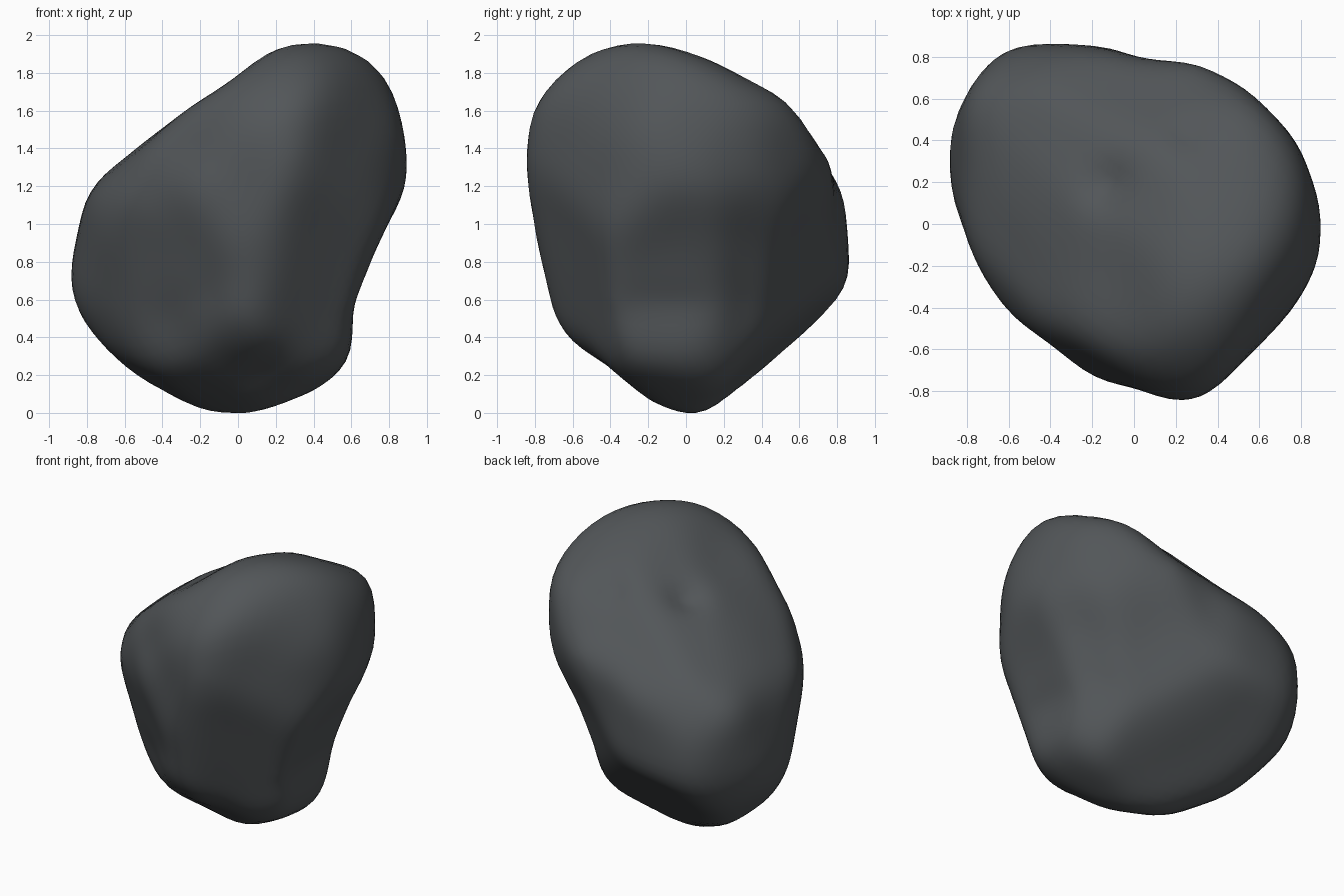
import bpy
import bmesh
from mathutils import Vector

default_cube = bpy.data.objects.get("Cube")
if default_cube:
    bpy.data.objects.remove(default_cube, do_unlink=True)

# One dark stone colour
stone = bpy.data.materials.new("dark_stone")
stone.use_nodes = True
stone_colour = (0.085, 0.093, 0.099, 1)
stone.diffuse_color = stone_colour
shader = next(n for n in stone.node_tree.nodes if n.type == "BSDF_PRINCIPLED")
shader.inputs["Base Color"].default_value = stone_colour

CORE = Vector((0.05, 0, -0.05))
HALF = 0.5 ** 0.5
TILT = HALF / 2
RISE = 0.75 ** 0.5

# Outlines the boulder is carved to, measured from its middle
front_outline = [
    (-.29, -.99), (-.1, -1), (.12, -.96), (.45, -.84), (.58, -.74),
    (.61, -.58), (.6, -.43), (.73, -.1), (.89, .22), (.89, .46), (.82, .73),
    (.73, .88), (.57, 1), (.35, .99), (.16, .95), (-.02, .79), (-.28, .63),
    (-.4, .53), (-.57, .44), (-.71, .33), (-.81, .15), (-.9, -.27),
    (-.82, -.5), (-.58, -.8), (-.33, -.92)]
side_outline = [
    (-.12, -.96), (.13, -1), (.26, -.95), (.37, -.84), (.6, -.6),
    (.86, -.33), (.86, -.1), (.83, .22), (.7, .48), (.53, .7), (.37, .76),
    (.15, .89), (-.22, 1), (-.38, .99), (-.65, .88), (-.78, .75),
    (-.87, .37), (-.8, 0), (-.69, -.5), (-.64, -.66), (-.33, -.81),
    (-.27, -.9)]
top_outline = [
    (-.9, .43), (-.73, .75), (-.62, .84), (-.4, .87), (-.07, .84),
    (0, .79), (.3, .77), (.63, .6), (.78, .4), (.9, .07), (.9, -.13),
    (.8, -.35), (.6, -.6), (.43, -.78), (.22, -.86), (0, -.78),
    (-.22, -.74), (-.4, -.57), (-.6, -.44), (-.75, -.2), (-.87, .13)]
front_diagonal = [
    (-.74, .18), (-.63, .41), (-.35, .58), (-.13, .67), (.31, .73),
    (.62, .75), (.79, .67), (.86, .54), (.87, .13), (.69, -.15), (.58, -.4),
    (.5, -.73), (.42, -.83), (.18, -.92), (0, -.93), (-.24, -.79),
    (-.35, -.79), (-.51, -.62), (-.53, -.46)]
back_diagonal = [
    (-.34, 1.14), (.13, 1.11), (.38, .97), (.53, .79), (.62, .49),
    (.76, .17), (.74, 0), (.56, -.62), (.46, -.79), (.26, -.97),
    (.09, -.99), (-.41, -.65), (-.54, -.52), (-.66, -.18), (-.84, .19),
    (-.83, .66), (-.57, 1.02)]
under_diagonal = [
    (-.57, 1.01), (-.32, 1.04), (0, .99), (.24, .77), (.55, .54),
    (.83, .35), (1.02, .09), (1.04, -.21), (.93, -.49), (.58, -.77),
    (.17, -.89), (-.4, -.79), (-.54, -.69), (-.64, -.44), (-.84, .15),
    (-.82, .54), (-.74, .77)]

# Each outline with the horizontal and vertical axis of its plane
carvings = [
    (front_outline, Vector((1, 0, 0)), Vector((0, 0, 1))),
    (side_outline, Vector((0, 1, 0)), Vector((0, 0, 1))),
    (top_outline, Vector((1, 0, 0)), Vector((0, 1, 0))),
    (front_diagonal, Vector((HALF, HALF, 0)), Vector((-TILT, TILT, RISE))),
    (back_diagonal, Vector((-HALF, -HALF, 0)), Vector((TILT, -TILT, RISE))),
    (under_diagonal, Vector((-HALF, HALF, 0)), Vector((TILT, TILT, RISE))),
]


def reach(direction, outline, across, up):
    """Distance from the core to an outline along a direction."""
    start = Vector((CORE.dot(across), CORE.dot(up)))
    step = Vector((direction.dot(across), direction.dot(up)))
    best = 9
    for a, b in zip(outline, outline[1:] + outline[:1]):
        a, b = Vector(a), Vector(b)
        edge = b - a
        cross = step.cross(edge)
        if abs(cross) < 1e-6:
            continue
        gap = a - start
        along = gap.cross(edge) / cross
        part = gap.cross(step) / cross
        if along > 0 and 0 <= part <= 1:
            best = min(best, along)
    return best


def relax(bm, amount):
    """Move every vertex towards (or away from) its neighbours' middle."""
    moves = []
    for vert in bm.verts:
        ring = [edge.other_vert(vert).co for edge in vert.link_edges]
        moves.append((sum(ring, Vector()) / len(ring) - vert.co) * amount)
    for vert, move in zip(bm.verts, moves):
        vert.co += move


# Carve a ball down to the outlines
bm = bmesh.new()
bmesh.ops.create_icosphere(bm, subdivisions=5, radius=1)
for vert in bm.verts:
    direction = vert.co.normalized()
    distance = min(reach(direction, *carving) for carving in carvings)
    vert.co = CORE + direction * distance

# Weather the ridges without shrinking the stone
for _ in range(14):
    relax(bm, 0.6)
    relax(bm, -0.6)
    relax(bm, 0.08)

# Press shallow dents: place, radius, depth
dents = [
    ((-.13, .2, .66), .11, .05),
    ((.27, .45, .72), .11, .04),
    ((-.1, -.55, -.82), .17, .04),
    ((-.42, -.5, -.6), .17, .03),
]
for place, radius, depth in dents:
    place = Vector(place)
    for vert in bm.verts:
        away = (vert.co - place).length / radius
        if away < 2:
            vert.co -= (vert.co - CORE).normalized() * depth * 2.7 ** (-away * away)

# Stand it on the ground
bmesh.ops.translate(bm, verts=bm.verts,
                    vec=(0, 0, -min(v.co.z for v in bm.verts)))

mesh = bpy.data.meshes.new("boulder")
bm.to_mesh(mesh)
bm.free()
mesh.materials.append(stone)
boulder = bpy.data.objects.new("boulder", mesh)
bpy.context.collection.objects.link(boulder)

# Soft stone shading
bpy.context.view_layer.objects.active = boulder
boulder.select_set(True)
bpy.ops.object.shade_smooth_by_angle(angle=1)
